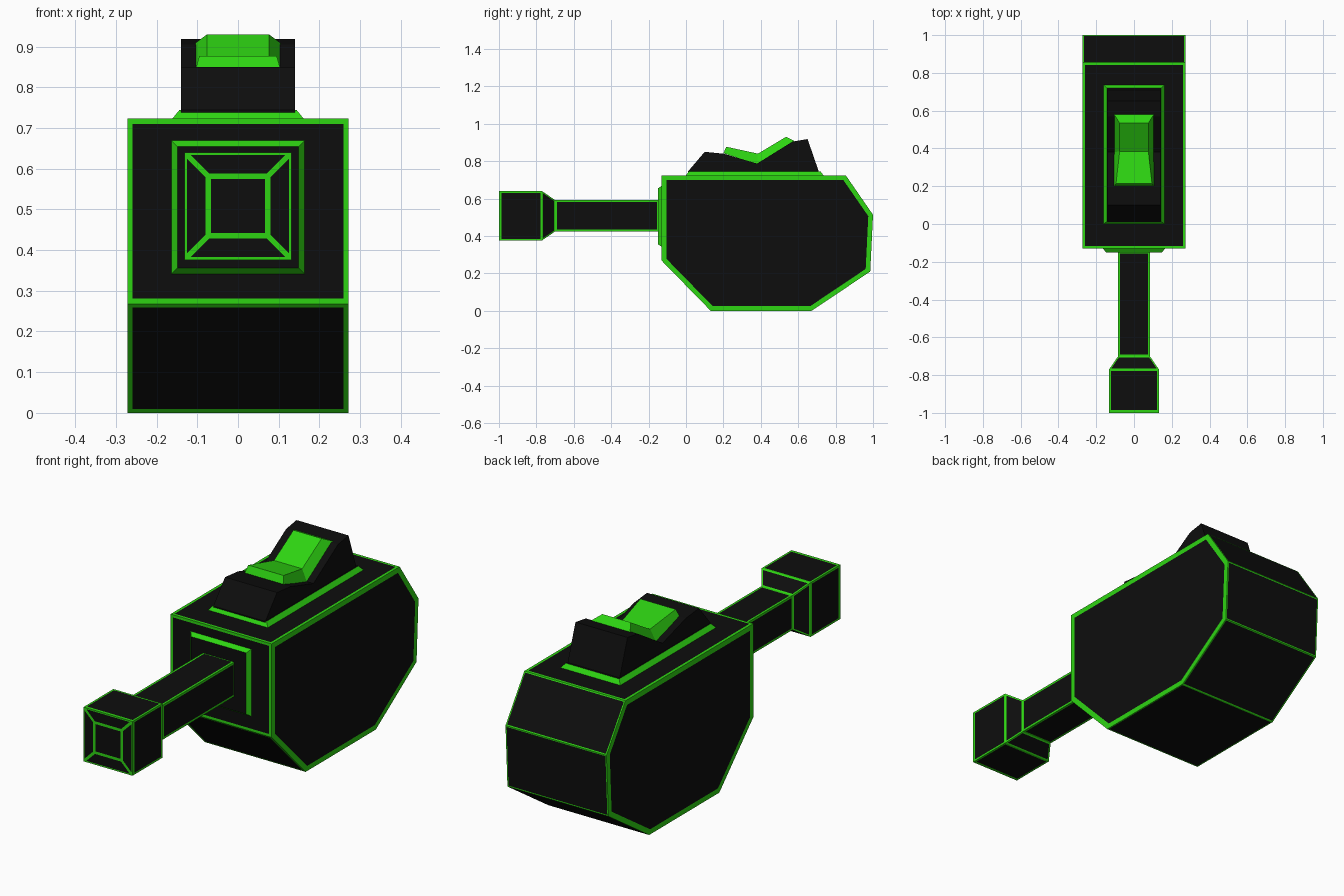
import bpy, bmesh

if "Cube" in bpy.data.objects:
    bpy.data.objects.remove(bpy.data.objects["Cube"])


def material(name, rgb):
    m = bpy.data.materials.new(name)
    m.diffuse_color = (*rgb, 1)
    m.use_nodes = True
    m.node_tree.nodes["Principled BSDF"].inputs["Base Color"].default_value = m.diffuse_color
    return m


BLACK = material("matte black", (0.004, 0.004, 0.004))
GREEN = material("neon green", (0.027, 0.66, 0.006))


def loft(name, rings, edge=None, mats=(BLACK, GREEN)):
    """Capped solid through matching rings; edge(face) gives the green border width."""
    bm = bmesh.new()
    vs = [[bm.verts.new(p) for p in r] for r in rings]
    n = len(vs[0])
    for a, b in zip(vs, vs[1:]):
        for i in range(n):
            j = (i + 1) % n
            bm.faces.new((a[i], a[j], b[j], b[i]))
    bm.faces.new(vs[0])
    bm.faces.new(vs[-1])
    bmesh.ops.recalc_face_normals(bm, faces=bm.faces)
    if edge:
        bm.normal_update()
        for f, t in [(f, edge(f)) for f in bm.faces]:
            border = bmesh.ops.inset_individual(
                bm, faces=[f], thickness=t, use_even_offset=True)["faces"]
            for g in border:
                g.material_index = 1
    return finish(name, bm, mats)


def finish(name, bm, mats):
    me = bpy.data.meshes.new(name)
    bm.to_mesh(me)
    bm.free()
    for m in mats:
        me.materials.append(m)
    ob = bpy.data.objects.new(name, me)
    bpy.context.collection.objects.link(ob)
    return ob


def extrude_x(profile, w):
    return [[(x, y, z) for y, z in profile] for x in (-w, w)]


def square_y(y, r, zc):
    return [(sx * r, y, zc + sz * r) for sx, sz in ((-1, -1), (1, -1), (1, 1), (-1, 1))]


# Main housing: chunky polygon with wide trim on its sides, thin trim elsewhere
def body_trim(f):
    n = f.normal
    if abs(n.x) > 0.9:
        return 0.025
    if n.z > 0.9 or n.y < -0.3:
        return 0.013
    return 0.006


loft("housing", extrude_x([(-0.13, 0.268), (0.132, 0), (0.672, 0), (0.985, 0.21),
                           (1.0, 0.513), (0.855, 0.723), (-0.13, 0.723)], 0.272), body_trim)


# Raised plates: green sloping rim with a black face
def plate(name, base, top, face_axis):
    ob = loft(name, [base, top], mats=(GREEN, BLACK))
    for p in ob.data.polygons:
        if abs(p.normal[face_axis]) > 0.95:
            p.material_index = 1


def rect_z(w, y0, y1, z):
    return [(-w, y0, z), (w, y0, z), (w, y1, z), (-w, y1, z)]


plate("front_plate", square_y(-0.128, 0.165, 0.505), square_y(-0.15, 0.149, 0.505), 1)
plate("top_plate", rect_z(0.162, -0.002, 0.737, 0.722), rect_z(0.144, 0.014, 0.72, 0.744), 2)

# Handle shaft flaring into a square grip
ZC = 0.508
loft("handle_shaft", [square_y(-0.145, 0.084, ZC), square_y(-0.7, 0.084, ZC)], lambda f: 0.01)
loft("handle_flare", [square_y(-0.7, 0.084, ZC), square_y(-0.77, 0.132, ZC)], lambda f: 0.007)
loft("handle_grip", [square_y(-0.77, 0.132, ZC), square_y(-0.995, 0.132, ZC)], lambda f: 0.009)

# End cap: four trapezoid panels around a square, all trimmed in green
bm = bmesh.new()
outer = [bm.verts.new(p) for p in square_y(-1.0, 0.132, ZC)]
inner = [bm.verts.new(p) for p in square_y(-1.0, 0.073, ZC)]
back = [bm.verts.new(p) for p in square_y(-0.994, 0.132, ZC)]
panels = [bm.faces.new(inner)]
for i in range(4):
    j = (i + 1) % 4
    panels.append(bm.faces.new((outer[i], outer[j], inner[j], inner[i])))
    bm.faces.new((back[i], back[j], outer[j], outer[i])).material_index = 1
bm.faces.new(back[::-1])
bmesh.ops.recalc_face_normals(bm, faces=bm.faces)
bm.normal_update()
for g in bmesh.ops.inset_individual(bm, faces=panels, thickness=0.0065,
                                    use_even_offset=True)["faces"]:
    g.material_index = 1
finish("grip_end_cap", bm, (BLACK, GREEN))

# Notched switch base on top
loft("switch_base", extrude_x([(0.01, 0.735), (0.01, 0.744), (0.1, 0.85), (0.2, 0.84),
                               (0.38, 0.787), (0.57, 0.905), (0.65, 0.918),
                               (0.71, 0.744), (0.71, 0.735)], 0.14))

# Rocker switch resting in the notch: (y, z, half width) for lower and upper edges
rings = []
for (yb, zb, wb), (yt, zt, wt) in (((0.2, 0.842, 0.105), (0.215, 0.877, 0.095)),
                                   ((0.38, 0.785, 0.105), (0.385, 0.84, 0.076)),
                                   ((0.58, 0.908, 0.105), (0.535, 0.93, 0.076))):
    rings.append([(-wb, yb, zb), (wb, yb, zb), (wt, yt, zt), (-wt, yt, zt)])
loft("rocker_switch", rings, mats=(GREEN,))
